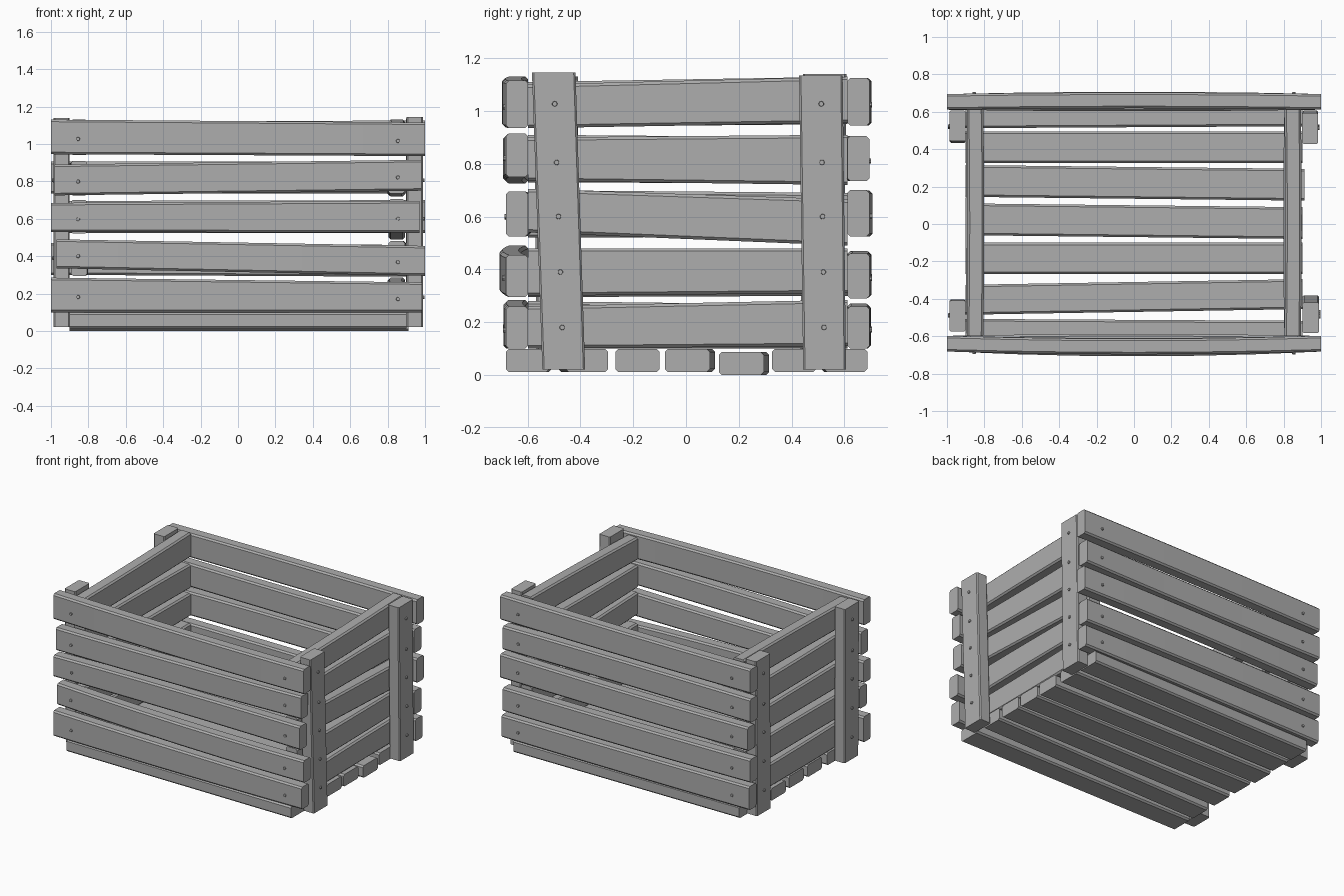
import bpy, bmesh
from mathutils import Vector

if "Cube" in bpy.data.objects:
    bpy.data.objects.remove(bpy.data.objects["Cube"])

AX = {'x': Vector((1, 0, 0)), 'y': Vector((0, 1, 0)), 'z': Vector((0, 0, 1))}

# Dark grey wood
wood = bpy.data.materials.new("grey_wood")
wood.diffuse_color = (0.42, 0.42, 0.42, 1)
wood.use_nodes = True
wood.node_tree.nodes["Principled BSDF"].inputs["Base Color"].default_value = wood.diffuse_color


def board(name, p0, p1, w_ax, w0, w1, t_ax, t, bow=0.0, c=0.011):
    """Slightly bowed, tapered plank from p0 to p1, long edges chamfered, ends cut flat."""
    p0, p1 = Vector(p0), Vector(p1)
    w, d = AX[w_ax], AX[t_ax]
    bm = bmesh.new()
    rings, n = [], 6
    for i in range(n + 1):
        f = i / n
        mid = p0.lerp(p1, f) + d * bow * 4 * f * (1 - f)
        a, b = (w0 + (w1 - w0) * f) / 2, t / 2
        profile = ((-a + c, -b), (a - c, -b), (a, -b + c), (a, b - c),
                   (a - c, b), (-a + c, b), (-a, b - c), (-a, -b + c))
        rings.append([bm.verts.new(mid + w * u + d * v) for u, v in profile])
    for r, s in zip(rings, rings[1:]):
        for k in range(8):
            j = (k + 1) % 8
            bm.faces.new((r[k], r[j], s[j], s[k]))
    bm.faces.new(rings[0])
    bm.faces.new(rings[-1])
    bmesh.ops.recalc_face_normals(bm, faces=bm.faces)
    me = bpy.data.meshes.new(name)
    bm.to_mesh(me)
    bm.free()
    me.materials.append(wood)
    ob = bpy.data.objects.new(name, me)
    bpy.context.collection.objects.link(ob)
    return ob


def nail(name, loc, direction):
    """Small nail head standing slightly proud of the wood."""
    bpy.ops.mesh.primitive_cone_add(vertices=10, radius1=0.013, radius2=0.009,
                                    depth=0.03, location=loc)
    ob = bpy.context.object
    ob.name = name
    ob.data.materials.append(wood)
    ob.rotation_euler = Vector(direction).to_track_quat('Z', 'Y').to_euler()


# Long side slats: x0, x1, (bottom, top) at left, (bottom, top) at right, bow
front = [(-1.0, 0.985, 0.10, 0.285, 0.10, 0.26, -0.01),
         (-0.97, 1.0, 0.335, 0.49, 0.295, 0.455, -0.025),
         (-1.0, 0.97, 0.53, 0.685, 0.525, 0.695, 0.01),
         (-0.98, 0.98, 0.725, 0.89, 0.75, 0.915, -0.012),
         (-1.0, 1.0, 0.945, 1.13, 0.935, 1.115, -0.015)]
back = [(-0.99, 0.99, 0.10, 0.27, 0.10, 0.26, 0.005),
        (-1.0, 0.98, 0.30, 0.47, 0.29, 0.46, 0.008),
        (-0.98, 1.0, 0.525, 0.695, 0.525, 0.70, 0.012),
        (-1.0, 0.98, 0.735, 0.905, 0.735, 0.905, -0.008),
        (-1.0, 1.0, 0.945, 1.12, 0.945, 1.125, 0.008)]
for side, yc, sgn, rows in (("front", -0.64, -1, front), ("back", 0.653, 1, back)):
    for i, (x0, x1, b0, t0, b1, t1, bow) in enumerate(rows):
        z0, z1 = (b0 + t0) / 2, (b1 + t1) / 2
        board(f"{side}_slat_{i}", (x0, yc, z0), (x1, yc, z1),
              'z', t0 - b0, t1 - b1, 'y', 0.084, bow)
        for x in (-0.855, 0.855):
            f = (x - x0) / (x1 - x0)
            y = yc + sgn * 0.035 + bow * 4 * f * (1 - f)
            nail(f"{side}_nail", (x, y, z0 + (z1 - z0) * f - 0.01), (0, sgn, 0))

# Short side slats: (bottom, top) at the front, (bottom, top) at the back
right = [(0.10, 0.26, 0.11, 0.285), (0.30, 0.48, 0.31, 0.48),
         (0.54, 0.705, 0.49, 0.665), (0.735, 0.90, 0.72, 0.91),
         (0.935, 1.10, 0.955, 1.13)]
left = [(0.10, 0.28, 0.10, 0.265), (0.295, 0.47, 0.30, 0.475),
        (0.52, 0.70, 0.525, 0.69), (0.73, 0.91, 0.725, 0.90),
        (0.94, 1.11, 0.95, 1.13)]
for side, xc, rows in (("right", 0.848, right), ("left", -0.85, left)):
    for i, (b0, t0, b1, t1) in enumerate(rows):
        board(f"{side}_slat_{i}", (xc, -0.598, (b0 + t0) / 2),
              (xc, 0.612, (b1 + t1) / 2), 'z', t0 - b0, t1 - b1,
              'x', 0.088, (-0.006, 0.005, 0.0)[i % 3])

# Corner posts: x, y at the bottom, y at the top, top height
posts = [("front_right_post", 0.945, -0.463, -0.501, 1.145),
         ("back_right_post", 0.942, 0.525, 0.511, 1.135),
         ("front_left_post", -0.943, -0.485, -0.492, 1.13),
         ("back_left_post", -0.943, 0.515, 0.525, 1.14)]
for name, x, y0, y1, top in posts:
    sgn = 1 if x > 0 else -1
    board(name, (x, y0, 0.02), (x, y1, top), 'y', 0.162, 0.165, 'x', 0.086, c=0.007)
    for z in (0.18, 0.39, 0.60, 0.805, 1.027):
        nail(name + "_nail", (x + sgn * 0.036, y0 + (y1 - y0) * z / 1.14, z),
             (sgn, 0, 0))

# Floor slats: y centre at left, y centre at right, width, base height, right end
floor = [(-0.59, -0.60, 0.165, 0.012, 0.90), (-0.405, -0.375, 0.16, 0.012, 0.90),
         (-0.184, -0.184, 0.168, 0.012, 0.90), (0.025, 0.005, 0.17, 0.012, 0.90),
         (0.23, 0.21, 0.17, 0.0, 0.912), (0.41, 0.41, 0.168, 0.012, 0.90),
         (0.595, 0.605, 0.165, 0.012, 0.90)]
for i, (y0, y1, w, base, x1) in enumerate(floor):
    z = base + 0.0435
    board(f"floor_slat_{i}", (-0.90, y0, z), (x1, y1, z), 'y', w, w, 'z', 0.087)
